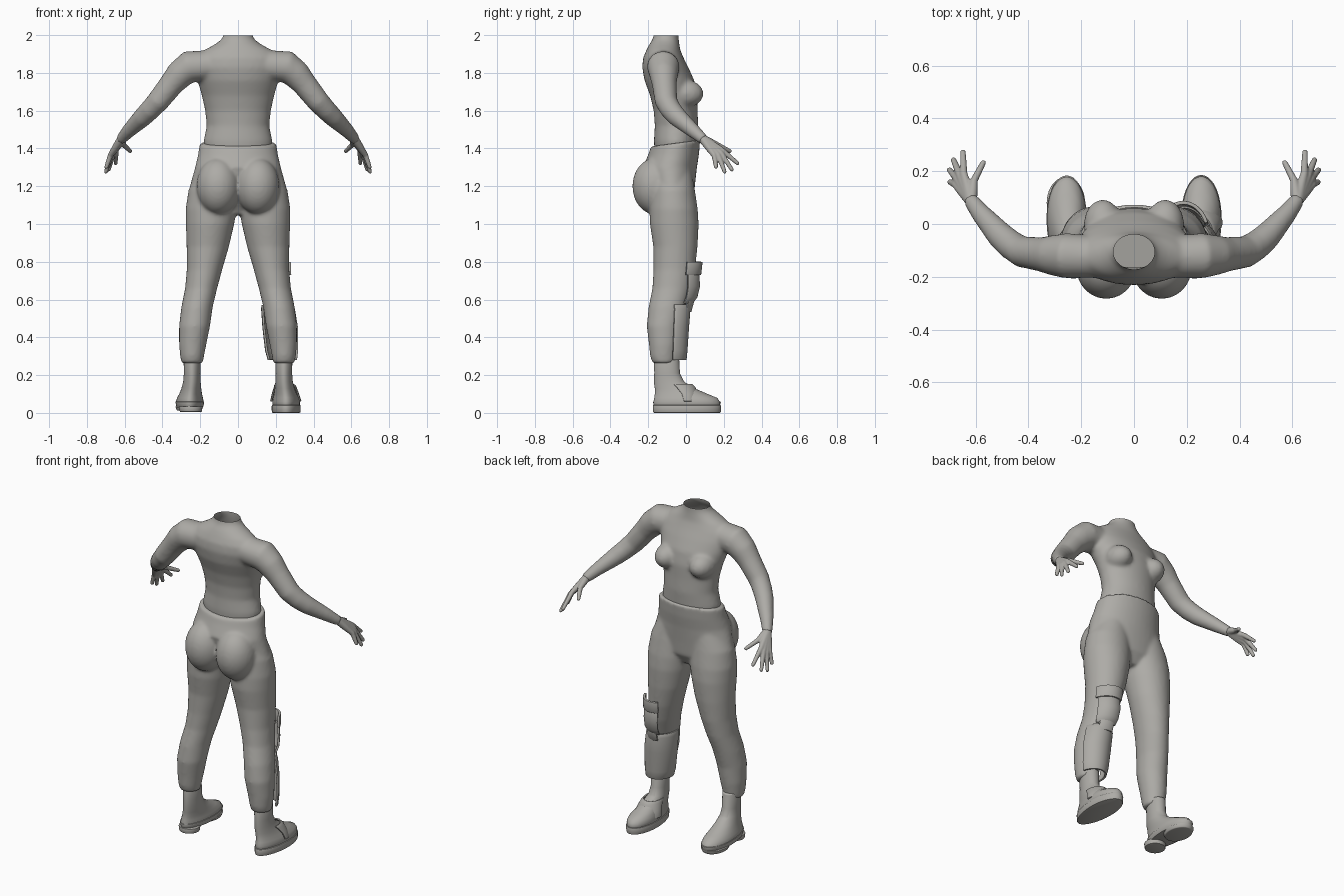
import bpy, bmesh, math
from mathutils import Vector, Matrix

cube = bpy.data.objects.get("Cube")
if cube:
    bpy.data.objects.remove(cube, do_unlink=True)

grey = bpy.data.materials.new("plain_grey")
grey.use_nodes = True
grey.diffuse_color = (0.42, 0.41, 0.385, 1)
bsdf = grey.node_tree.nodes["Principled BSDF"]
bsdf.inputs["Base Color"].default_value = grey.diffuse_color
bsdf.inputs["Roughness"].default_value = 0.7


def skin_rings(bm, rings, close=True):
    """Bridge a list of vertex-position rings into a capped surface."""
    rows = [[bm.verts.new(p) for p in ring] for ring in rings]
    n = len(rows[0])
    for a, b in zip(rows, rows[1:]):
        for i in range(n if close else n - 1):
            j = (i + 1) % n
            bm.faces.new((a[i], a[j], b[j], b[i]))
    if close:
        bm.faces.new(rows[0][::-1])
        bm.faces.new(rows[-1])


def loft(bm, sections, s=1, n=40, toe=0.0, tilt=0.0):
    """Horizontal oval sections (x, y, z, rx, ry); tilt leans the last one."""
    rings = []
    for k, (x, y, z, rx, ry) in enumerate(sections):
        lean = tilt if k == len(sections) - 1 else 0
        ring = []
        for i in range(n):
            a = math.tau * i / n
            px, py = math.cos(a) * rx * (1 + toe * math.sin(a)), math.sin(a) * ry
            ring.append(Vector((s * (x + px), y + py, z + lean * py)))
        rings.append(ring)
    skin_rings(bm, rings)


def tube(bm, points, s=1, n=20):
    """Round limb through points (x, y, z, radius)."""
    pts = [Vector((s * p[0], p[1], p[2])) for p in points]
    rings = []
    for k, p in enumerate(pts):
        d = pts[min(k + 1, len(pts) - 1)] - pts[max(k - 1, 0)]
        q = d.to_track_quat('Z', 'Y')
        r = points[k][3]
        rings.append([p + q @ Vector((r * math.cos(math.tau * i / n),
                                      r * math.sin(math.tau * i / n), 0)) for i in range(n)])
    skin_rings(bm, rings)


def ball(bm, centre, radii):
    m = Matrix.Translation(centre) @ Matrix.Diagonal((*radii, 1))
    bmesh.ops.create_uvsphere(bm, u_segments=28, v_segments=18, radius=1, matrix=m)


def finish(bm, name, voxel=0, smooth=0, thick=0, bevel=0, angle=40):
    """Turn a bmesh into a shaded object, fusing or thickening it if asked."""
    bmesh.ops.recalc_face_normals(bm, faces=bm.faces)
    me = bpy.data.meshes.new(name)
    bm.to_mesh(me)
    bm.free()
    ob = bpy.data.objects.new(name, me)
    bpy.context.collection.objects.link(ob)
    me.materials.append(grey)
    if voxel:
        m = ob.modifiers.new("fuse", 'REMESH')
        m.mode, m.voxel_size, m.use_smooth_shade = 'VOXEL', voxel, True
    if smooth:
        m = ob.modifiers.new("relax", 'SMOOTH')
        m.factor, m.iterations = 0.5, smooth
    if thick:
        m = ob.modifiers.new("thickness", 'SOLIDIFY')
        m.thickness, m.offset = thick, 0
    if bevel:
        m = ob.modifiers.new("soft_edge", 'BEVEL')
        m.width, m.segments, m.limit_method = bevel, 2, 'ANGLE'
    bpy.ops.object.select_all(action='DESELECT')
    ob.select_set(True)
    bpy.context.view_layer.objects.active = ob
    for m in list(ob.modifiers):
        bpy.ops.object.modifier_apply(modifier=m.name)
    bpy.ops.object.shade_smooth_by_angle(angle=math.radians(angle))
    return ob


# Upper body: trunk, chest and arms fused into one skin
bm = bmesh.new()
loft(bm, [(0, -.055, 1.36, .175, .11), (0, -.055, 1.44, .182, .115),
          (0, -.05, 1.52, .166, .115), (0, -.055, 1.6, .174, .116),
          (0, -.065, 1.68, .192, .125), (0, -.088, 1.76, .215, .132),
          (0, -.11, 1.83, .23, .122), (0, -.12, 1.88, .22, .107),
          (0, -.12, 1.92, .18, .09), (0, -.115, 1.95, .125, .08),
          (0, -.108, 1.975, .09, .07), (0, -.105, 2.0, .076, .066),
          (0, -.105, 2.05, .076, .066)])
for s in (1, -1):
    ball(bm, (s * .118, .0, 1.69), (.072, .093, .072))
    tube(bm, [(.15, -.125, 1.84, .08), (.26, -.12, 1.832, .086), (.31, -.118, 1.79, .076),
              (.35, -.115, 1.743, .066), (.425, -.105, 1.648, .06), (.465, -.08, 1.605, .056),
              (.505, -.045, 1.565, .052), (.58, .04, 1.492, .038), (.622, .095, 1.445, .029)], s)
body = finish(bm, "upper_body", voxel=.009, smooth=14, angle=60)

# Open neck, trimmed flat
bm = bmesh.new()
bm.from_mesh(body.data)
bmesh.ops.bisect_plane(bm, geom=bm.verts[:] + bm.edges[:] + bm.faces[:],
                       plane_co=(0, 0, 1.998), plane_no=(0, 0, 1), clear_outer=True)
bm.to_mesh(body.data)
bm.free()

# Hands: every digit runs from wrist through knuckle to tip
digits = [((.645, .19, 1.392), (.648, .28, 1.315)), ((.66, .186, 1.375), (.686, .248, 1.28)),
          ((.671, .172, 1.363), (.702, .208, 1.268)), ((.676, .15, 1.362), (.7, .16, 1.293)),
          ((.606, .165, 1.42), (.567, .24, 1.382))]
wrist = Vector((.617, .087, 1.452))
for side, s in (("left", 1), ("right", -1)):
    bm = bmesh.new()
    for knuckle, tip in digits:
        k, t = Vector(knuckle), Vector(tip)
        path = [(wrist, .023), (wrist.lerp(k, .55), .019), (k, .0145),
                (k.lerp(t, .5), .0125), (k.lerp(t, .93), .0105), (t, .006)]
        tube(bm, [(*p, r) for p, r in path], s, 14)
    finish(bm, side + "_hand", voxel=.0045, smooth=4, angle=60)

# Trousers: hips, seat and legs fused
bm = bmesh.new()
loft(bm, [(0, -.06, 1.05, .12, .06), (0, -.065, 1.12, .235, .105),
          (0, -.075, 1.2, .255, .122), (0, -.085, 1.3, .227, .143),
          (0, -.065, 1.37, .211, .134), (0, -.055, 1.428, .203, .13)], tilt=.13)
for s in (1, -1):
    ball(bm, (s * .105, -.162, 1.2), (.115, .122, .15))
    loft(bm, [(.243, -.117, .262, .057, .06), (.243, -.12, .3, .063, .07),
              (.24, -.118, .36, .072, .078), (.23, -.118, .46, .082, .09),
              (.217, -.1, .56, .083, .098), (.195, -.075, .66, .085, .103),
              (.177, -.062, .76, .094, .11), (.16, -.056, .88, .112, .117),
              (.148, -.062, 1.0, .128, .129), (.142, -.065, 1.08, .135, .127),
              (.13, -.07, 1.18, .132, .117), (.115, -.08, 1.28, .1, .11)], s)
finish(bm, "trousers", voxel=.009, smooth=10, angle=50)

# Feet: ankle and shoe upper, shared by both sides
upper = [(.255, .005, .035, .071, .176), (.255, .004, .06, .073, .176),
         (.254, -.002, .08, .068, .166), (.251, -.025, .1, .06, .14),
         (.247, -.06, .13, .052, .105), (.244, -.09, .165, .046, .08),
         (.243, -.1, .21, .043, .068), (.243, -.103, .3, .045, .066)]
for side, s in (("left", 1), ("right", -1)):
    bm = bmesh.new()
    loft(bm, upper, s, toe=.12)
    finish(bm, side + "_shoe", bevel=.008, angle=50)

# Left sole: flat slab
bm = bmesh.new()
loft(bm, [(.255, .005, 0, .076, .179), (.255, .005, .042, .077, .181)], toe=.08)
finish(bm, "left_sole", bevel=.006, angle=35)

# Right sole: thin welt, heel block and tread
bm = bmesh.new()
loft(bm, [(.255, .005, .028, .07, .172), (.255, .005, .06, .077, .18)], -1, toe=.08)
loft(bm, [(.25, -.115, .005, .058, .058), (.25, -.115, .035, .062, .06)], -1)
loft(bm, [(.258, .08, .012, .066, .09), (.258, .08, .035, .074, .1)], -1)
finish(bm, "right_sole", bevel=.004, angle=35)


def plate(name, sections, start, end, thick=.012, n=18):
    """Curved panel covering part of the way round a limb."""
    bm = bmesh.new()
    angles = [math.radians(start + (end - start) * i / n) for i in range(n + 1)]
    skin_rings(bm, [[Vector((x + rx * math.cos(a), y + ry * math.sin(a), z)) for a in angles]
                    for x, y, z, rx, ry in sections], close=False)
    finish(bm, name, thick=thick, bevel=.003)


# Left leg guards
plate("shin_guard", [(.236, -.09, .28, .073, .087), (.232, -.088, .33, .083, .09),
                     (.225, -.085, .45, .09, .095), (.213, -.082, .55, .085, .1),
                     (.21, -.085, .572, .08, .098)], 12, 195)
plate("knee_tab", [(.2, -.06, .535, .08, .082), (.198, -.05, .6, .08, .09)], 45, 105)
plate("knee_pad", [(.197, -.05, .58, .078, .08), (.195, -.045, .615, .088, .1),
                   (.192, -.04, .67, .09, .108), (.19, -.04, .735, .088, .105)], 28, 115)
plate("knee_strap", [(.19, -.04, .73, .092, .113), (.187, -.035, .8, .092, .116)], 20, 118, .014)

# Left instep strap
plate("instep_strap", [(.253, .005, .06, .079, .06), (.251, -.005, .1, .068, .065),
                       (.25, -.03, .135, .056, .075), (.247, -.045, .15, .05, .075)],
      -15, 195, .009)
